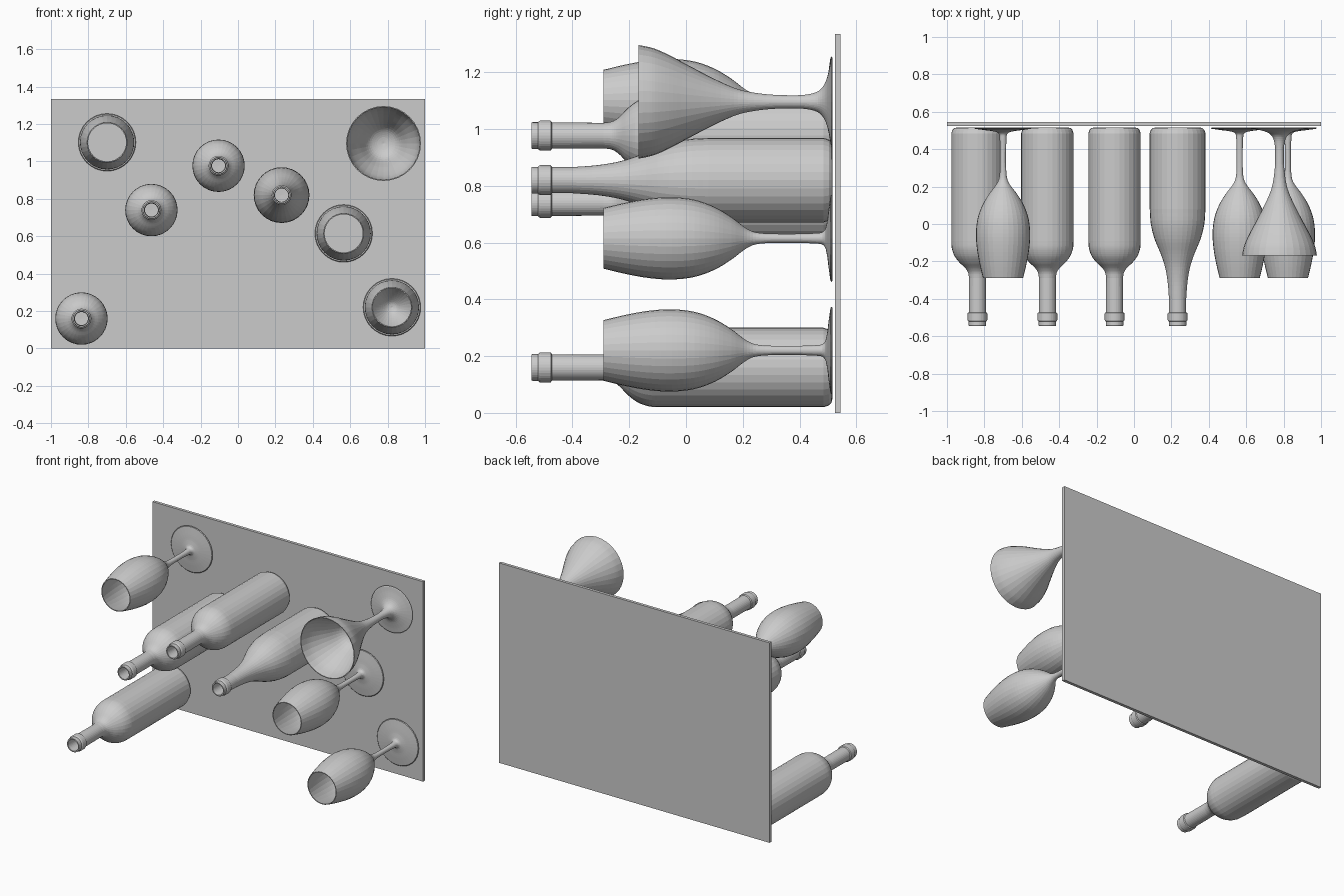
import bpy, bmesh
from math import sin, cos, tau
from mathutils import Vector

SIDES = 32


def smooth(points, steps=4):
    """Catmull-Rom curve through (y, radius) points."""
    p = [Vector(q) for q in points]
    p = [2 * p[0] - p[1]] + p + [2 * p[-1] - p[-2]]
    out = []
    for a, b, c, d in zip(p, p[1:], p[2:], p[3:]):
        for i in range(steps):
            t = i / steps
            out.append(0.5 * (2 * b + (c - a) * t + (2 * a - 5 * b + 4 * c - d) * t * t
                              + (3 * b - a - 3 * c + d) * t ** 3))
    return [(v.x, max(v.y, 0)) for v in out] + [tuple(points[-1])]


def revolve(name, profile, x, z):
    """Turn a (y, radius) profile around an axis along y."""
    bm = bmesh.new()
    rings = [[bm.verts.new((x + r * cos(tau * i / SIDES), y, z + r * sin(tau * i / SIDES)))
              for i in range(SIDES)] for y, r in profile]
    for a, b in zip(rings, rings[1:]):
        for i in range(SIDES):
            j = (i + 1) % SIDES
            bm.faces.new((a[i], a[j], b[j], b[i]))
    bmesh.ops.remove_doubles(bm, verts=bm.verts, dist=1e-5)
    bmesh.ops.recalc_face_normals(bm, faces=bm.faces)
    mesh = bpy.data.meshes.new(name)
    bm.to_mesh(mesh)
    bm.free()
    obj = bpy.data.objects.new(name, mesh)
    bpy.context.collection.objects.link(obj)
    return obj


# Backing panel
bpy.ops.mesh.primitive_cube_add(size=1, location=(0, 0.535, 0.6675))
panel = bpy.context.object
panel.name = "wall_panel"
panel.scale = (2, 0.02, 1.335)

# Bottles: rounded base, body, shoulder, neck, collar and lip, then the inside
lip = [(-0.472, 0.046), (-0.476, 0.052), (-0.48, 0.053), (-0.513, 0.053), (-0.518, 0.051),
       (-0.521, 0.047), (-0.541, 0.047), (-0.545, 0.045), (-0.545, 0.038), (-0.3, 0.036)]


def bottle_profile(r, shoulder):
    base = [(0.516, 0), (0.516, r - 0.03), (0.512, r - 0.015), (0.503, r - 0.006), (0.485, r)]
    inside = [(y, rad - 0.01) for y, rad in reversed(shoulder)]
    return base + shoulder + lip + inside + [(0.495, r - 0.01), (0.5, 0)]


straight = smooth([(-0.09, 0.14), (-0.13, 0.137), (-0.17, 0.123), (-0.205, 0.097),
                   (-0.235, 0.066), (-0.26, 0.05), (-0.29, 0.045)])
sloped = smooth([(0.08, 0.149), (0.0, 0.143), (-0.08, 0.123), (-0.16, 0.09),
                 (-0.23, 0.067), (-0.31, 0.053), (-0.4, 0.046)])

for i, (x, z) in enumerate([(-0.837, 0.16), (-0.463, 0.74), (-0.104, 0.977)]):
    revolve(f"straight_bottle_{i + 1}", bottle_profile(0.14, straight), x, z)
revolve("sloped_bottle", bottle_profile(0.149, sloped), 0.233, 0.82)

# Wine glasses: foot and stem, bowl outside, bowl inside
foot = [(0.516, 0), (0.516, 0.15), (0.513, 0.154)]
wine = foot + smooth([(0.509, 0.15), (0.502, 0.1), (0.496, 0.055), (0.485, 0.025),
                      (0.45, 0.018), (0.35, 0.016), (0.26, 0.019), (0.215, 0.034),
                      (0.16, 0.075), (0.1, 0.111), (0.03, 0.136), (-0.05, 0.145),
                      (-0.13, 0.14), (-0.21, 0.126), (-0.29, 0.107)])
wine_inside = smooth([(-0.29, 0.102), (-0.21, 0.121), (-0.13, 0.135), (-0.05, 0.14),
                      (0.03, 0.131), (0.1, 0.105), (0.16, 0.068), (0.2, 0.03), (0.21, 0)])
for i, (x, z) in enumerate([(-0.7, 1.102), (0.565, 0.615), (0.823, 0.22)]):
    revolve(f"wine_glass_{i + 1}", wine + wine_inside, x, z)
    # Two of the glasses hold a flat surface of wine
    if i < 2:
        revolve(f"wine_surface_{i + 1}", [(0.08, 0), (0.08, 0.114)], x, z)

# Wide flared glass
flared = foot + smooth([(0.51, 0.15), (0.503, 0.11), (0.49, 0.066), (0.465, 0.037),
                        (0.42, 0.025), (0.36, 0.023), (0.28, 0.027), (0.2, 0.04),
                        (0.14, 0.062), (0.07, 0.096), (0.0, 0.133), (-0.06, 0.165),
                        (-0.11, 0.187), (-0.145, 0.196), (-0.168, 0.2)])
flared_inside = smooth([(-0.168, 0.195), (-0.11, 0.181), (-0.06, 0.159), (0.0, 0.127),
                        (0.08, 0.085), (0.11, 0.045), (0.12, 0)])
revolve("flared_glass", flared + flared_inside, 0.778, 1.096)
